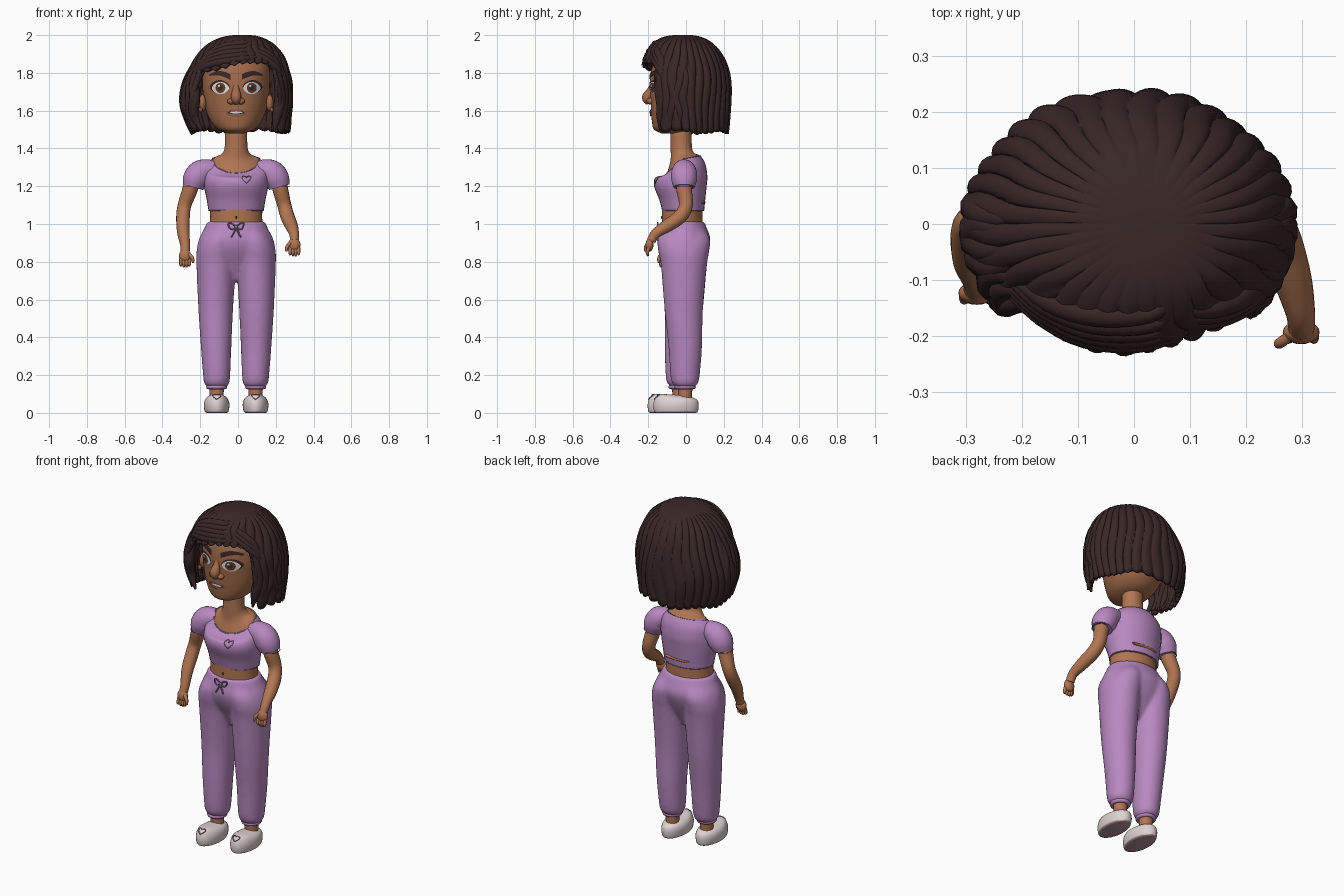
import bpy, bmesh, math, random
from mathutils import Vector
from mathutils.bvhtree import BVHTree

random.seed(4)
TAU = math.tau
MID = -0.01
if "Cube" in bpy.data.objects:
    bpy.data.objects.remove(bpy.data.objects["Cube"])


def material(name, *rgb):
    m = bpy.data.materials.new(name)
    m.use_nodes = True
    m.diffuse_color = (*rgb, 1)
    m.node_tree.nodes["Principled BSDF"].inputs["Base Color"].default_value = (*rgb, 1)
    return m


HAIR = material("dark brown hair", .042, .02, .02)
SKIN = material("skin", .44, .18, .085)
FACE = material("face skin", .36, .145, .07)
LILAC = material("lilac cloth", .48, .25, .53)
TRIM = material("mauve trim", .28, .17, .29)
CREAM = material("slipper white", .74, .64, .64)
SOLE = material("dusty sole", .44, .28, .33)
WHITE = material("eye white", .8, .76, .72)
IRIS = material("iris brown", .13, .045, .03)
LIPS = material("lips", .3, .1, .07)


def finish(name, bm, mat, angle=50):
    bmesh.ops.recalc_face_normals(bm, faces=bm.faces)
    me = bpy.data.meshes.new(name)
    bm.to_mesh(me)
    bm.free()
    me.materials.append(mat)
    me.shade_smooth()
    me.set_sharp_from_angle(angle=math.radians(angle))
    ob = bpy.data.objects.new(name, me)
    bpy.context.collection.objects.link(ob)
    return ob


def skin_rings(name, rings, mat, closed=False, caps=(True, True)):
    bm = bmesh.new()
    rows = [[bm.verts.new(p) for p in r] for r in rings]
    n = len(rows[0])
    pairs = list(zip(rows, rows[1:])) + ([(rows[-1], rows[0])] if closed else [])
    for a, b in pairs:
        for i in range(n):
            j = (i + 1) % n
            bm.faces.new((a[i], a[j], b[j], b[i]))
    for on, row in zip(caps, (rows[0], rows[-1])):
        if on and not closed:
            bm.faces.new(row)
    return finish(name, bm, mat)


def spline(rows, k=4):
    """Smooth in-between rows through the given rows."""
    out = []
    for i in range(len(rows) - 1):
        p0, p1, p2 = rows[max(i - 1, 0)], rows[i], rows[i + 1]
        p3 = rows[min(i + 2, len(rows) - 1)]
        for s in range(k):
            t = s / k
            out.append([.5 * (2 * b + (c - a) * t + (2 * a - 5 * b + 4 * c - d) * t * t
                              + (3 * b - a - 3 * c + d) * t ** 3)
                        for a, b, c, d in zip(p0, p1, p2, p3)])
    return out + [list(rows[-1])]


def oval(z, cx, cy, rx, ry, tilt, seg):
    """Ellipse whose front half dips by the tilt, the back half less."""
    ring = []
    for i in range(seg):
        y = ry * math.sin(TAU * i / seg)
        ring.append((cx + rx * math.cos(TAU * i / seg), cy + y, z + tilt * (y if y < 0 else .2 * y)))
    return ring


def loft(name, rows, mat, seg=32):
    """Rows of z, cx, cy, rx, ry, tilt stacked upward."""
    return skin_rings(name, [oval(*row, seg) for row in spline(rows)], mat)


def tube(name, pts, mat, closed=False, seg=12):
    """Round tube through rows of x, y, z, radius."""
    pts = pts if closed else spline(pts)
    P = [Vector(p[:3]) for p in pts]
    n, rings, side = len(P), [], Vector((.13, .31, .94))
    for i, p in enumerate(P):
        a, b = (P[i - 1], P[(i + 1) % n]) if closed else (P[max(i - 1, 0)], P[min(i + 1, n - 1)])
        t = (b - a).normalized()
        side = (side - t * side.dot(t)).normalized()
        up = t.cross(side)
        rings.append([p + pts[i][3] * (math.cos(TAU * j / seg) * side + math.sin(TAU * j / seg) * up)
                      for j in range(seg)])
    return skin_rings(name, rings, mat, closed)


def hoop(name, c, rx, ry, r, mat, tilt=0):
    return tube(name, [(*p, r) for p in oval(c[2], c[0], c[1], rx, ry, tilt, 40)], mat, True, 8)


def surface(ob):
    return BVHTree.FromPolygons([v.co.copy() for v in ob.data.vertices],
                                [tuple(p.vertices) for p in ob.data.polygons])


def heart(name, ob, c, size, look):
    """Heart outline projected on a part along the look direction."""
    tree, d, c, pts = surface(ob), Vector(look).normalized(), Vector(c), []
    for i in range(36):
        a = TAU * i / 36
        v = (13 * math.cos(a) - 5 * math.cos(2 * a) - 2 * math.cos(3 * a)) / 16 * size
        start = c + Vector((math.sin(a) ** 3 * size, -d.z * v, d.y * v)) - d * .5
        hit = tree.ray_cast(start, d)[0] or start + d * .5
        pts.append((*(hit - d * .001), .003))
    return tube(name, pts, mat=TRIM, closed=True, seg=6)


def ball(name, c, s, mat):
    bm = bmesh.new()
    bmesh.ops.create_uvsphere(bm, u_segments=20, v_segments=12, radius=1)
    for v in bm.verts:
        v.co = Vector(c) + Vector(a * b for a, b in zip(v.co, s))
    return finish(name, bm, mat)


# Torso and cropped top
loft("waist_skin", [(.97, MID, -.02, .142, .108, 0), (1.04, MID, -.02, .138, .108, 0),
                    (1.12, MID, -.02, .142, .108, 0)], SKIN)
top = loft("cropped_top", [(1.07, MID, -.015, .146, .111, 0), (1.13, MID, -.02, .156, .122, 0),
                           (1.2, MID, -.03, .17, .139, 0), (1.25, MID, -.025, .17, .138, .05),
                           (1.305, MID, -.015, .16, .118, .45), (1.346, MID, -.012, .126, .09, .85)], LILAC)
loft("neck_and_chest", [(1.28, MID, -.015, .14, .1, .6), (1.345, MID, -.012, .121, .087, .83),
                        (1.368, MID, -.018, .08, .064, .5), (1.41, MID, -.025, .06, .056, .1),
                        (1.55, MID, -.025, .06, .056, 0)], SKIN)
hoop("neckline_trim", (MID, -.012, 1.346), .126, .09, .002, TRIM, .85)
hoop("top_hem_trim", (MID, -.015, 1.072), .146, .111, .002, TRIM)
ball("back_slit", (0, .088, 1.115), (.085, .016, .01), SKIN)
ball("navel", (MID, -.128, 1.035), (.004, .004, .008), HAIR)
heart("chest_heart", top, (.045, -.16, 1.237), .023, (0, 1, 0))

# Sleeves, arms and hands
arms = {1: [(.21, -.01, 1.25, .043), (.225, -.01, 1.18, .041), (.245, 0, 1.1, .037), (.262, -.03, 1.04, .037),
            (.283, -.1, .99, .034), (.297, -.16, .95, .026), (.298, -.185, .91, .024)],
        -1: [(-.235, -.01, 1.25, .043), (-.255, -.01, 1.18, .041), (-.283, 0, 1.1, .036), (-.291, -.02, 1.04, .036),
             (-.29, -.065, .96, .033), (-.28, -.1, .89, .026), (-.28, -.115, .85, .024)]}
for s, label in ((1, "left"), (-1, "right")):
    tube(label + "_sleeve", [(MID + s * d, -.01, z, r) for d, z, r in (
        (.1, 1.285, .045), (.15, 1.285, .058), (.19, 1.27, .068), (.215, 1.235, .068), (.228, 1.195, .056))],
        LILAC, seg=24)
    hoop(label + "_sleeve_trim", (MID + s * .228, -.01, 1.197), .055, .055, .002, TRIM)
    tube(label + "_arm", arms[s], SKIN, seg=18)
    hx, hy, hz, _ = arms[s][-1]
    ball(label + "_palm", (hx, hy - .008, hz - .02), (.033, .021, .036), SKIN)
    for i in range(4):
        fx = hx + (i - 1.5) * .015
        drop = .082 - .006 * abs(i - 1.5)
        tube(label + "_finger", [(fx, hy - .012, hz - .035, .0095), (fx, hy - .02, hz - .062, .009),
                                 (fx, hy - .014, hz - drop, .005)], SKIN, seg=8)
    tube(label + "_thumb", [(hx - s * .02, hy - .015, hz - .01, .01), (hx - s * .038, hy - .027, hz - .03, .01),
                            (hx - s * .042, hy - .03, hz - .055, .006)], SKIN, seg=8)

# Trousers: pelvis and legs fused into one smooth skin
parts = [loft("trousers", [(.7, MID, -.01, .02, .05, 0), (.78, MID, -.01, .11, .09, 0),
                           (.86, MID, -.012, .2, .128, 0), (.92, MID, -.012, .197, .142, 0),
                           (.97, MID, -.016, .172, .13, 0), (1.014, MID, -.02, .152, .115, 0)], LILAC)]
for s in (1, -1):
    fy = -.005 if s > 0 else -.03
    parts.append(loft("leg", [(.135, MID + s * .1, fy, .048, .048, 0), (.155, MID + s * .103, fy, .066, .068, 0),
                              (.2, MID + s * .103, fy, .072, .078, 0), (.35, MID + s * .106, fy * .8, .081, .089, 0),
                              (.55, MID + s * .108, -.012, .092, .102, 0), (.78, MID + s * .106, -.011, .104, .122, 0),
                              (.86, MID + s * .102, -.012, .107, .136, 0), (.92, MID + s * .09, -.012, .1, .139, 0),
                              (.97, MID + s * .07, -.015, .085, .115, 0)], LILAC))
bm = bmesh.new()
for p in parts:
    bm.from_mesh(p.data)
bm.to_mesh(parts[0].data)
bm.free()
for p in parts[1:]:
    bpy.data.objects.remove(p)
fuse = parts[0].modifiers.new("fuse", "REMESH")
fuse.mode, fuse.voxel_size, fuse.use_smooth_shade = "VOXEL", .009, True
relax = parts[0].modifiers.new("relax", "SMOOTH")
relax.iterations = 12
hoop("waistband_seam", (MID, -.018, .983), .163, .122, .002, TRIM)

# Drawstring bow
for s in (1, -1):
    tube("bow_loop", [(MID + s * .04 * math.sin(a) * (1 + .2 * math.cos(a)), -.15,
                       .985 + .017 * math.sin(2 * a) + .006 * math.sin(a), .004)
                      for a in (math.pi * i / 16 for i in range(16))], TRIM, True, 6)
    tube("bow_tail", [(MID, -.152, .985, .005), (MID + s * .012, -.158, .955, .005),
                      (MID + s * .026, -.16, .93, .004)], TRIM, seg=6)
ball("bow_knot", (MID, -.15, .985), (.01, .008, .009), TRIM)

# Ankles and slippers
for s, label, fy in ((1, "left", -.005), (-1, "right", -.035)):
    x = MID + s * .103
    tube(label + "_ankle", [(x, fy, .05, .038), (x, fy, .09, .037), (x, fy, .15, .04)], SKIN, seg=18)
    hoop(label + "_cuff", (x, fy, .137), .044, .046, .012, LILAC)
    y = fy - .048
    slipper = loft(label + "_slipper", [(0, x, y, .052, .105, 0), (.008, x, y, .063, .116, 0),
                                        (.045, x, y, .068, .12, 0), (.074, x, y, .059, .108, -.08),
                                        (.09, x, y - .01, .037, .075, -.12),
                                        (.096, x, y - .012, .008, .02, -.1)], CREAM)
    slipper.data.materials.append(SOLE)
    for p in slipper.data.polygons:
        p.material_index = int(p.normal.z < -.5)
    heart(label + "_slipper_heart", slipper, (x, y - .098, .085), .021, (0, .75, -.65))

# Head with nose and ears
head = loft("head", [(1.48, MID, -.08, .04, .05, 0), (1.5, MID, -.06, .095, .11, 0), (1.54, MID, -.038, .133, .142, 0),
                     (1.6, MID, -.022, .159, .163, 0), (1.67, MID, -.015, .173, .173, 0),
                     (1.75, MID, -.015, .179, .177, 0), (1.84, MID, -.01, .172, .165, 0),
                     (1.93, MID, 0, .11, .1, 0)], FACE, 48)
tube("nose", [(MID, -.165, 1.76, .016), (MID, -.185, 1.71, .02), (MID, -.206, 1.668, .028),
              (MID, -.196, 1.638, .014)], FACE)
for s, label in ((1, "left"), (-1, "right")):
    ball(label + "_nostril", (MID + s * .025, -.188, 1.65), (.022, .022, .017), FACE)
    ball(label + "_ear", (MID + s * .178, -.055, 1.64), (.02, .03, .045), FACE)
    ball(label + "_earring", (MID + s * .188, -.08, 1.605), (.01, .01, .013), LIPS)

# Painted features laid on the face
face_tree = surface(head)


def decal(name, outline, mat, off):
    mx = sum(p[0] for p in outline) / len(outline)
    mz = sum(p[1] for p in outline) / len(outline)
    rings = []
    for k in (1, .7, .4, .05):
        ring = []
        for x, z in outline:
            x, z = mx + (x - mx) * k, mz + (z - mz) * k
            hit = face_tree.ray_cast(Vector((x, -1, z)), Vector((0, 1, 0)))[0]
            ring.append((x, (hit.y if hit else -.1) - off, z))
        rings.append(ring)
    return skin_rings(name, rings, mat, caps=(False, True))


def lens(x, z, w, h, point=.3):
    return [(x + w * math.cos(a), z + h * math.sin(a) * abs(math.sin(a)) ** point)
            for a in (TAU * i / 28 for i in range(28))]


for s, label in ((1, "left"), (-1, "right")):
    x, z = MID + s * .083, 1.72
    decal(label + "_lashes", lens(x + s * .004, z + .006, .053, .036), HAIR, .003)
    decal(label + "_eye", lens(x, z, .046, .032), WHITE, .005)
    decal(label + "_iris", lens(x, z + .001, .026, .027, 0), IRIS, .007)
    decal(label + "_pupil", lens(x, z + .001, .013, .014, 0), HAIR, .0085)
    decal(label + "_glint", lens(x - .008, z + .011, .006, .006, 0), WHITE, .0095)
    steps = [i / 10 for i in range(11)]
    brow = [(MID + s * (.03 + .11 * u), 1.778 + .02 * math.sin(2.6 * u), .015 * (1 - .7 * u * u)) for u in steps]
    decal(label + "_brow", [(a, b + c) for a, b, c in brow] + [(a, b - c) for a, b, c in reversed(brow)], HAIR, .006)
decal("lips", lens(MID, 1.587, .057, .021, .2), LIPS, .006)
decal("mouth_line", lens(MID, 1.59, .046, .009), HAIR, .0075)
decal("teeth", lens(MID, 1.591, .034, .006), WHITE, .009)


# Ridged bob: a shell from crown to hem, short over the brow
def hair_point(a, z, swell=1):
    h, front, right = (z - 1.68) / .31, max(0, math.cos(a)), max(0, -math.sin(a))
    if h > 0:
        f = (1 - h ** 2.2) ** (.4 - .13 * front) * (1 - .09 * right * min(1, 2 * h))
    else:
        f = 1 - (.06 + .1 * right ** 2) * (h * 1.6) ** 2
    r = f * swell
    cx = .03 * (1 - f) + MID * f
    return cx + .285 * r * math.sin(a), -(.238 if front else .23) * r * math.cos(a), z


def hair_ring(t, seg=224, ridges=32):
    ring = []
    for i in range(seg):
        a = TAU * i / seg
        deg = math.degrees(a if a < math.pi else a - TAU)
        k = min(max((abs(deg) - 43) / 15, 0), 1)
        k = k * k * (3 - 2 * k)
        sway = t * (.9 * math.sin(11 * t + 2 * math.sin(2 * a)) + .8 * math.sin(3 * a))
        wave = abs(math.sin(a * ridges / 2 + sway))
        hem = (1.85 + .0006 * deg) * (1 - k) + 1.5 * k - .016 * wave + .008 * math.sin(5 * a + 1)
        swell = .96 + min(1, 4 * t) * (.052 * wave + .012 * math.sin(9 * t + 7 * a))
        ring.append(hair_point(a, 1.99 - (1.99 - hem) * t ** 1.8, swell))
    return ring


hair = skin_rings("hair_shell", [hair_ring(.02 + .98 * i / 36) for i in range(37)], HAIR, caps=(True, False))
thick = hair.modifiers.new("thickness", "SOLIDIFY")
thick.thickness, thick.offset = .022, 0


def lock(name, rows):
    """Strand lying on the shell through rows of degrees, height, swell, radius."""
    return tube(name, [(*hair_point(math.radians(d), z, w), r) for d, z, w, r in rows], HAIR, seg=10)


# Loose wavy locks beside the cheeks and a swept fringe
for s in (1, -1):
    for i in range(6):
        d = s * (56 + 8 * i)
        w = random.uniform(-4, 4)
        lock("side_lock", [(d - s * 4, 1.86, .98, .012), (d + w, 1.77, .98, .024), (d - w, 1.67, .96, .03),
                           (d + w, 1.58, .96, .026), (d - s * 5, 1.49 + random.uniform(0, .02), .95, .006)])
for i in range(5):
    z = .02 * i
    lock("fringe_lock", [(32 - 3 * i, 1.885 + z, .98, .008), (8, 1.875 + z, 1.0, .018), (-18, 1.86 + z, 1, .024),
                         (-42, 1.835 + z * .8, 1, .022), (-62, 1.78 + z * .7, 1, .008)])
for i in range(3):
    z = .022 * i
    lock("temple_lock", [(24, 1.9 + z, .98, .01), (38, 1.87 + z, 1, .02), (52, 1.82 + z, 1, .022),
                         (63, 1.74 + z, 1, .008)])
